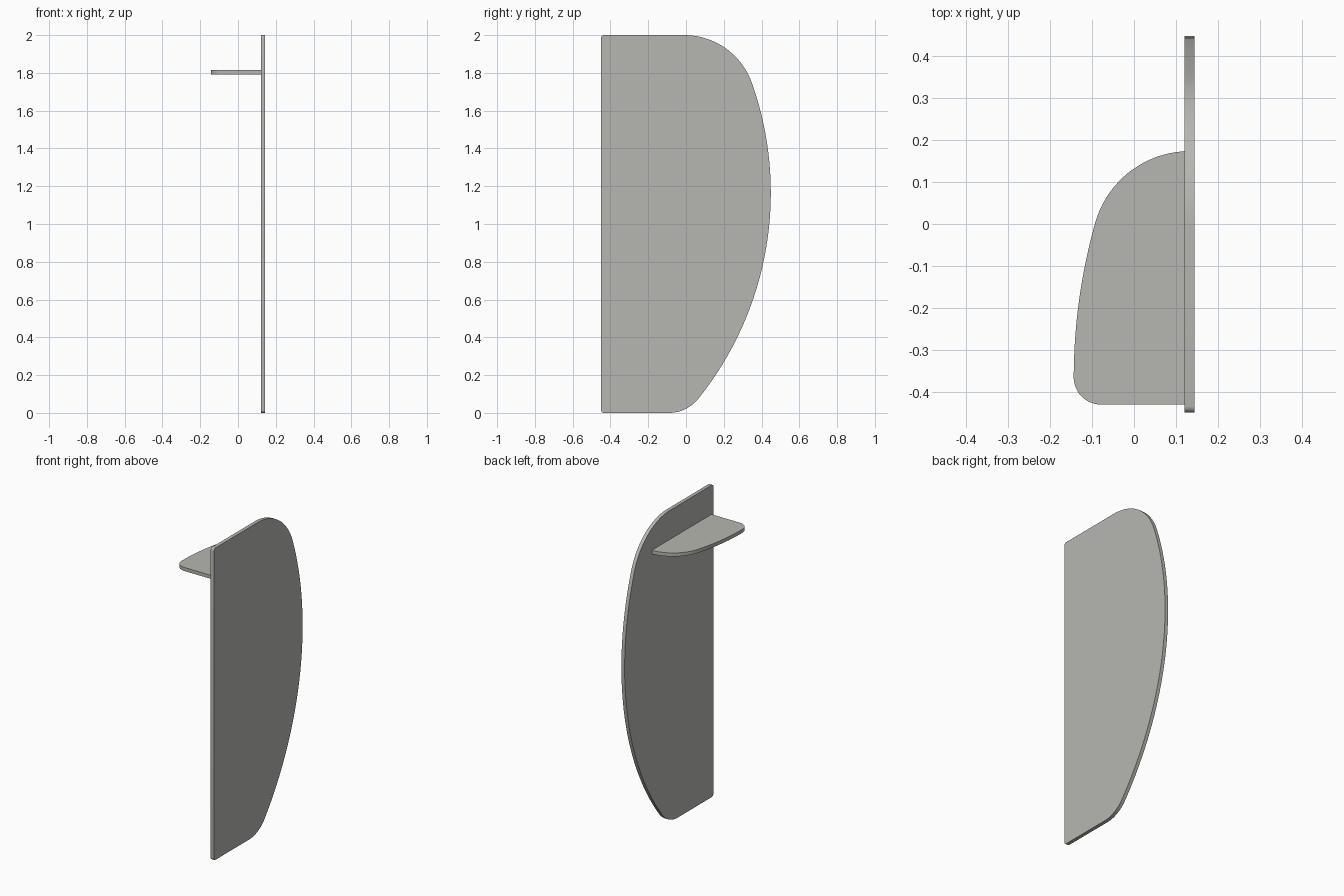
import bpy, bmesh
from math import cos, sin, radians, sqrt, degrees, atan2

if "Cube" in bpy.data.objects:
    bpy.data.objects.remove(bpy.data.objects["Cube"])

grey = bpy.data.materials.new("warm grey")
grey.diffuse_color = (0.47, 0.47, 0.44, 1)
grey.use_nodes = True
grey.node_tree.nodes["Principled BSDF"].inputs["Base Color"].default_value = grey.diffuse_color


def arc(cx, cy, r, a0, a1, n):
    """Points along a circular arc, angles in degrees."""
    return [(cx + r * cos(radians(a0 + (a1 - a0) * i / n)),
             cy + r * sin(radians(a0 + (a1 - a0) * i / n))) for i in range(n + 1)]


def plate(name, outline, place, offset):
    """Extrude a 2D outline into a flat board with a smooth rim."""
    bm = bmesh.new()
    face = bm.faces.new([bm.verts.new(place(u, v)) for u, v in outline])
    new = bmesh.ops.extrude_face_region(bm, geom=[face])["geom"]
    bmesh.ops.translate(bm, vec=offset,
                        verts=[g for g in new if isinstance(g, bmesh.types.BMVert)])
    bmesh.ops.recalc_face_normals(bm, faces=bm.faces)
    mesh = bpy.data.meshes.new(name)
    bm.to_mesh(mesh)
    bm.free()
    mesh.materials.append(grey)
    ob = bpy.data.objects.new(name, mesh)
    bpy.context.collection.objects.link(ob)
    bpy.ops.object.select_all(action='DESELECT')
    ob.select_set(True)
    bpy.context.view_layer.objects.active = ob
    bpy.ops.object.shade_smooth_by_angle(angle=radians(35))
    return ob


T = 0.023  # board thickness

# Upright panel: bowed rear edge blended into the straight top and bottom
R, cy, cz = 1.74, 0.449 - 1.74, 1.165
rt, rb, rc = 0.38, 0.20, 0.015


def blend(r, z):
    """Centre y and contact angle of a corner arc tangent to the bowed edge."""
    dy = sqrt((R - r) ** 2 - (z - cz) ** 2)
    return cy + dy, degrees(atan2(z - cz, dy))


yb, ab = blend(rb, rb)
yt, at = blend(rt, 2 - rt)
panel = (arc(-0.45 + rc, rc, rc, 180, 270, 5)
         + arc(yb, rb, rb, -90, ab, 14)
         + arc(cy, cz, R, ab, at, 32)[1:-1]
         + arc(yt, 2 - rt, rt, at, 90, 20)
         + arc(-0.45 + rc, 2 - rc, rc, 90, 180, 5))
plate("upright_panel", panel, lambda u, v: (0.144 - T, u, v), (T, 0, 0))

# Side shelf: same shape language, flat against the panel
shelf = ([(0.121, -0.431), (0.121, 0.174)]
         + arc(0.1335, -0.061, 0.235, 95, 163.6, 18)
         + arc(1.236, -0.37, 1.38, 163.7, 180, 18)[1:]
         + arc(-0.079, -0.366, 0.065, 180, 270, 12))
plate("side_shelf", shelf, lambda u, v: (u, v, 1.791), (0, 0, T))
